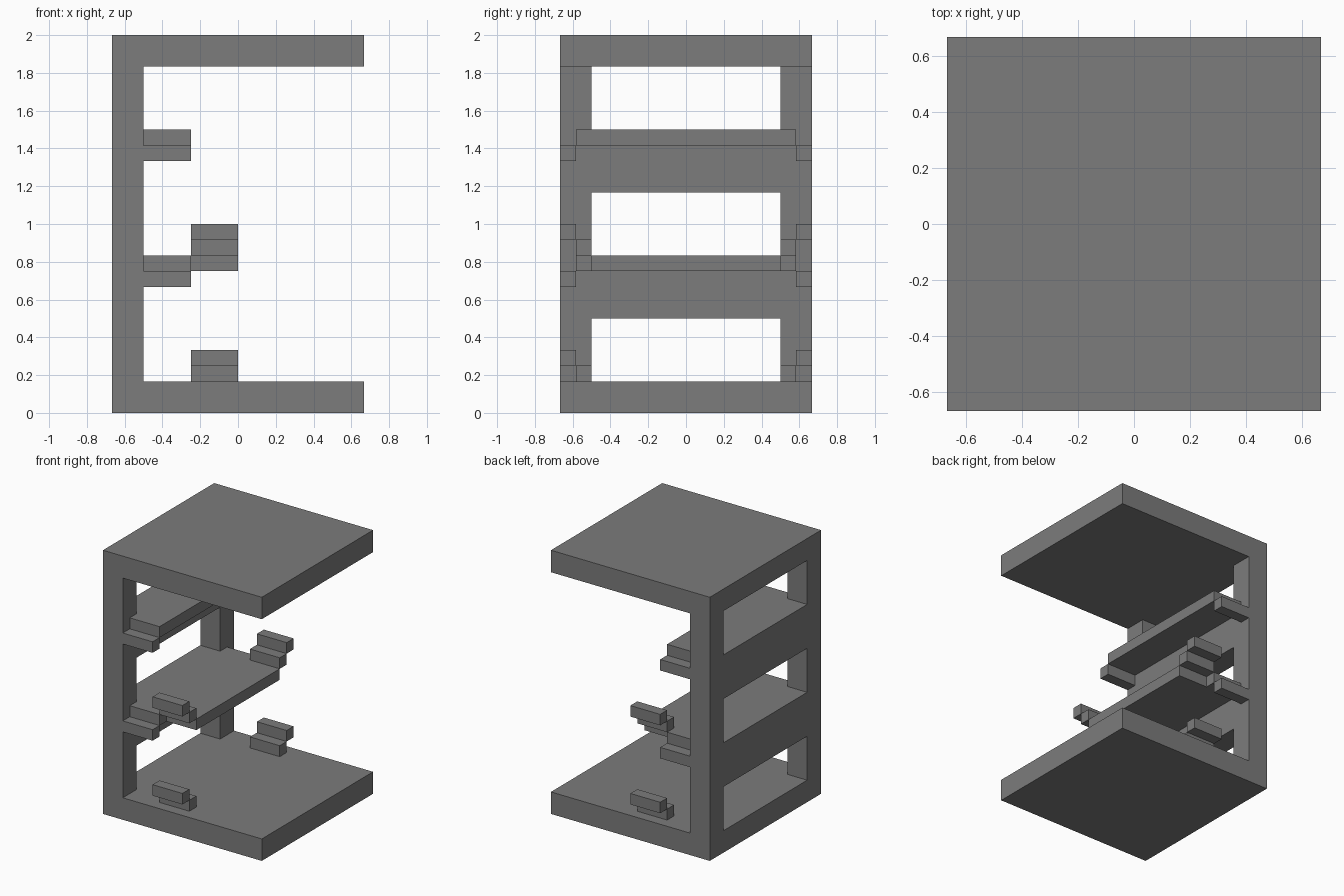
import bpy

cube = bpy.data.objects.get("Cube")
if cube:
    bpy.data.objects.remove(cube, do_unlink=True)

U = 1 / 12  # grid step of the whole design

grey = bpy.data.materials.new("plain_grey")
grey.use_nodes = True
COLOUR = (0.2, 0.2, 0.2, 1)
grey.diffuse_color = COLOUR
grey.node_tree.nodes["Principled BSDF"].inputs["Base Color"].default_value = COLOUR


def box(name, x, y, z):
    """Box between the given (low, high) limits, in grid steps."""
    bpy.ops.mesh.primitive_cube_add(size=1)
    ob = bpy.context.object
    ob.name = name
    ob.location = [(lo + hi) / 2 * U for lo, hi in (x, y, z)]
    ob.scale = [(hi - lo) * U for lo, hi in (x, y, z)]
    bpy.ops.object.transform_apply(location=True, rotation=False, scale=True)
    ob.data.materials.append(grey)
    return ob


def box_pair(name, x, y, z):
    """Box at the back and its mirror image at the front."""
    box("back_" + name, x, y, z)
    box("front_" + name, x, (-y[1], -y[0]), z)


WALL, INNER, OUTER = (-8, -6), (-6, -3), (-3, 0)
FULL = (-8, 8)

# Floor and roof slabs
box("floor_slab", FULL, FULL, (0, 2))
box("roof_slab", FULL, FULL, (22, 24))

# Open side wall: two posts joined by two rails
box_pair("wall_post", WALL, (6, 8), (2, 22))
for name, z in (("lower", 6), ("upper", 14)):
    box(name + "_wall_rail", WALL, (-6, 6), (z, z + 4))

# Inner shelves with a lower step at each end
for name, z in (("middle", 9), ("upper", 17)):
    box(name + "_inner_shelf", INNER, (-7, 7), (z, z + 1))
    box_pair(name + "_inner_step", INNER, (7, 8), (z - 1, z))

# Outer half of the middle shelf
box("middle_outer_shelf", OUTER, (-6, 6), (9, 10))

# Rising steps at the ends of the floor and the middle shelf
for name, z in (("floor", 2), ("middle", 10)):
    box_pair(name + "_low_step", OUTER, (6, 7), (z, z + 1))
    box_pair(name + "_high_step", OUTER, (7, 8), (z + 1, z + 2))
